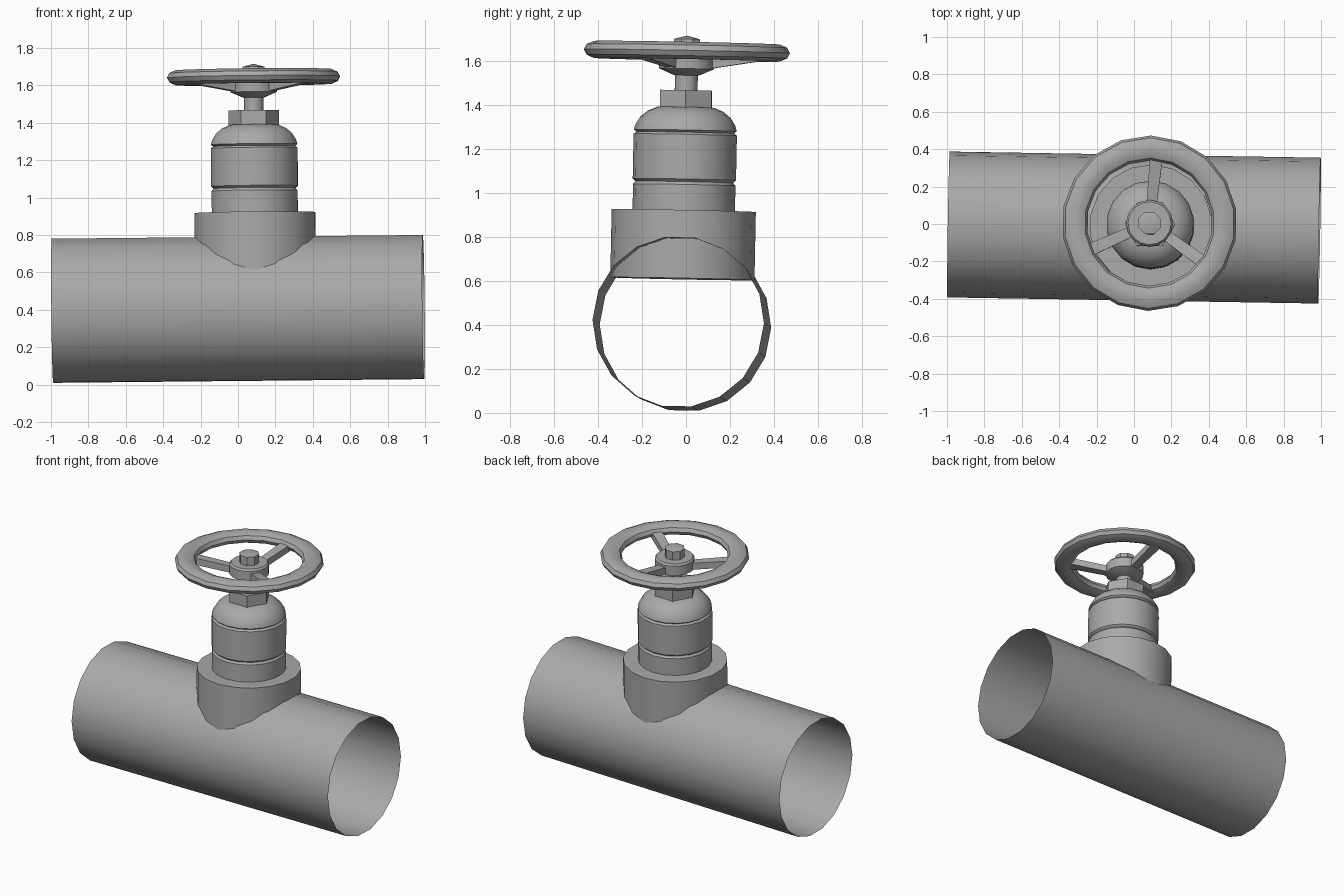
import bpy
import bmesh
from math import cos, sin, pi, radians
from mathutils import Matrix, Vector

cube = bpy.data.objects.get("Cube")
if cube:
    bpy.data.objects.remove(cube, do_unlink=True)

# One plain metal colour
GREY = (0.4, 0.4, 0.4, 1)
metal = bpy.data.materials.new("grey metal")
metal.use_nodes = True
metal.diffuse_color = GREY
metal.node_tree.nodes["Principled BSDF"].inputs["Base Color"].default_value = GREY

# The whole valve leans slightly: tilted axes about the pipe centre
PIPE_Z = 0.406
AXIS_X = 0.095
ax = Vector((1, -0.0165, 0.01)).normalized()
az = Vector((-0.01, 0.02, 1))
az = (az - ax * az.dot(ax)).normalized()
ay = az.cross(ax)
LEAN = (Matrix.Translation((0, -0.019, 0.405))
        @ Matrix((ax, ay, az)).transposed().to_4x4()
        @ Matrix.Translation((0, 0, -PIPE_Z)))
STEM = LEAN @ Matrix.Translation((AXIS_X, 0, 0))


def finish(name, bm, matrix, angle=35):
    bmesh.ops.remove_doubles(bm, verts=bm.verts, dist=0.0001)
    bmesh.ops.recalc_face_normals(bm, faces=bm.faces)
    bm.transform(matrix)
    mesh = bpy.data.meshes.new(name)
    bm.to_mesh(mesh)
    bm.free()
    obj = bpy.data.objects.new(name, mesh)
    bpy.context.collection.objects.link(obj)
    mesh.materials.append(metal)
    bpy.ops.object.select_all(action="DESELECT")
    obj.select_set(True)
    bpy.context.view_layer.objects.active = obj
    bpy.ops.object.shade_smooth_by_angle(angle=radians(angle))
    return obj


def lathe(name, profile, sides=18, start=90, closed=False, matrix=STEM):
    """Spin (radius, height) points around the vertical axis."""
    bm = bmesh.new()
    rings = []
    for r, h in profile:
        angles = [radians(start) + 2 * pi * i / sides for i in range(sides)]
        rings.append([bm.verts.new((r * cos(a), r * sin(a), h)) for a in angles])
    pairs = list(zip(rings, rings[1:]))
    if closed:
        pairs.append((rings[-1], rings[0]))
    for low, high in pairs:
        for i in range(sides):
            j = (i + 1) % sides
            bm.faces.new((low[i], low[j], high[j], high[i]))
    return finish(name, bm, matrix)


# Open thin-walled pipe lying along x
along_x = Matrix(((0, 0, 1, 0), (1, 0, 0, 0), (0, 1, 0, 0), (0, 0, 0, 1)))
lathe("pipe", [(0.39, -0.992), (0.39, 0.992)], start=0,
      matrix=LEAN @ Matrix.Translation((0, 0, PIPE_Z)) @ along_x)

# Branch collar rising out of the pipe
lathe("branch_collar", [(0, 0.61), (0.328, 0.61), (0.328, 0.92), (0, 0.92)])

# Bonnet with two grooves and a domed shoulder
lathe("bonnet", [
    (0, 0.9), (0.233, 0.9), (0.233, 1.037), (0.222, 1.05), (0.235, 1.062),
    (0.235, 1.265), (0.222, 1.275), (0.234, 1.285), (0.227, 1.31),
    (0.205, 1.345), (0.172, 1.372), (0.13, 1.39), (0, 1.395)])

# Packing nut and stem
lathe("packing_nut", [(0, 1.38), (0.135, 1.38), (0.135, 1.467), (0, 1.467)],
      sides=6, start=0)
lathe("stem", [(0, 1.45), (0.052, 1.45), (0.052, 1.56), (0, 1.56)], sides=12)

# Handwheel hub, retaining nut and rim
lathe("wheel_hub", [(0, 1.535), (0.055, 1.535), (0.125, 1.565),
                    (0.125, 1.63), (0.115, 1.642), (0, 1.642)], sides=16)
lathe("retaining_nut", [(0, 1.63), (0.064, 1.63), (0.064, 1.7), (0, 1.716)],
      sides=8, start=22.5)
section = [(0.402 + 0.067 * cos(t * pi / 5), 1.645 + 0.041 * sin(t * pi / 5))
           for t in range(10)]
lathe("wheel_rim", section, closed=True)

# Three spokes sloping up from hub to rim
for i in range(3):
    bm = bmesh.new()
    bmesh.ops.create_cube(bm, size=1)
    for v in bm.verts:
        outer = v.co.x > 0
        v.co.x = 0.37 if outer else 0.09
        v.co.y *= 0.068 if outer else 0.055
        v.co.z = v.co.z * 0.045 + (1.634 if outer else 1.587)
    finish(f"wheel_spoke_{i + 1}", bm,
           STEM @ Matrix.Rotation(radians(85 + 120 * i), 4, "Z"))
